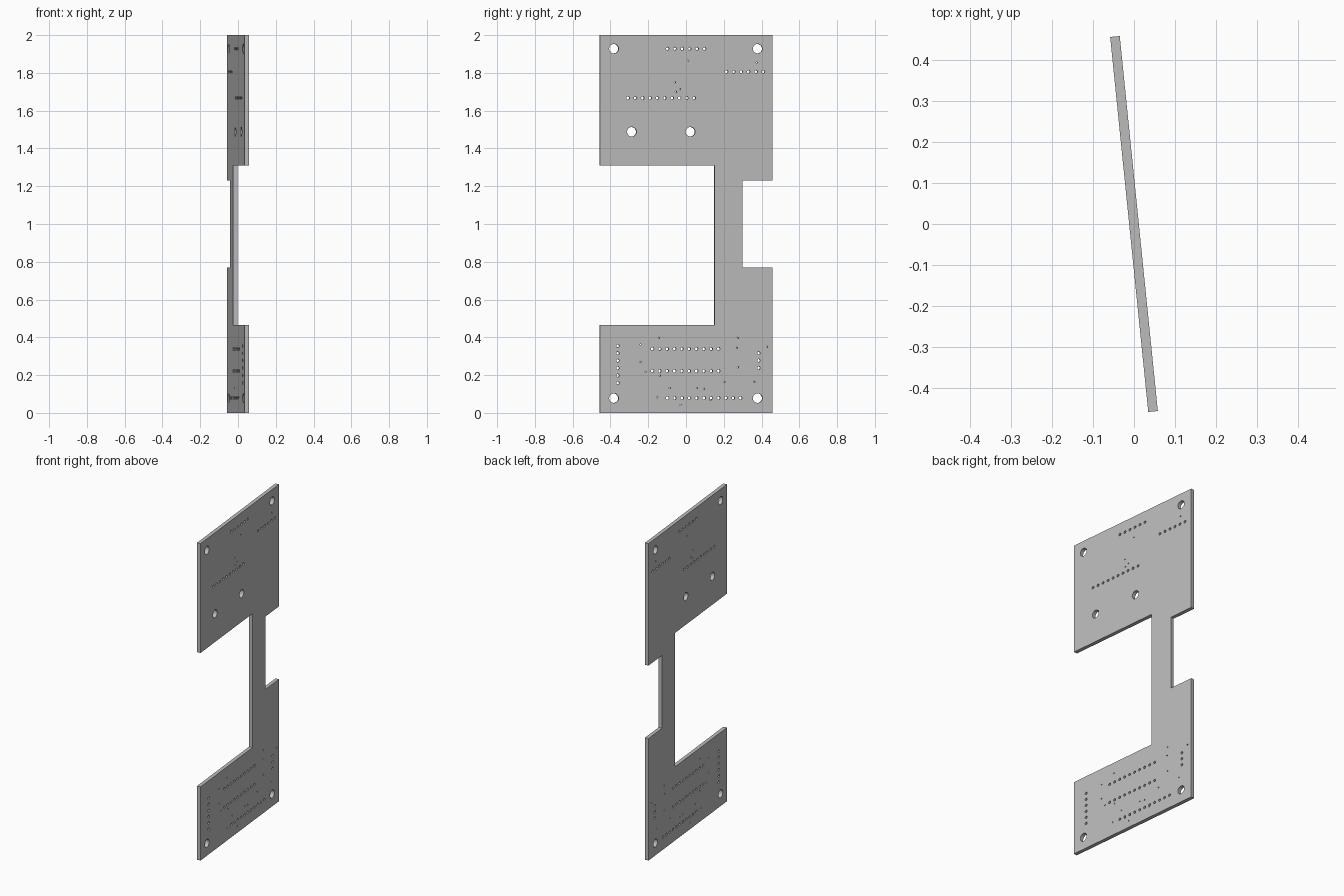
import bpy
import bmesh
from math import cos, sin, pi, radians
from mathutils import Matrix, Vector

TILT = radians(5.8)
THICKNESS = 0.0235

cube = bpy.data.objects.get("Cube")
if cube:
    bpy.data.objects.remove(cube, do_unlink=True)


def make_material(name, color):
    material = bpy.data.materials.new(name)
    material.use_nodes = True
    material.diffuse_color = color
    material.node_tree.nodes["Principled BSDF"].inputs["Base Color"].default_value = color
    return material


def add_loop(bm, points):
    """Closed loop of edges in the plane of the board."""
    verts = [bm.verts.new((-THICKNESS / 2, y, z)) for y, z in points]
    for start, end in zip(verts, verts[1:] + verts[:1]):
        bm.edges.new((start, end))


def add_hole(bm, centre, radius, sides):
    y, z = centre
    angles = [2 * pi * step / sides for step in range(sides)]
    add_loop(bm, [(y + radius * cos(a), z + radius * sin(a)) for a in angles])


def add_pin_row(bm, first, last, count):
    """Evenly spaced pin holes between two centres."""
    first, last = Vector(first), Vector(last)
    for index in range(count):
        add_hole(bm, first.lerp(last, index / (count - 1)), 0.008, 12)


bm = bmesh.new()

# Board outline: two wide panels joined by a narrow neck
front, back = -0.46, 0.46
neck_front, neck_back = 0.15, 0.30
add_loop(bm, [
    (front, 0), (back, 0), (back, 0.77), (neck_back, 0.77),
    (neck_back, 1.23), (back, 1.23), (back, 2), (front, 2),
    (front, 1.31), (neck_front, 1.31), (neck_front, 0.465), (front, 0.465),
])

# Mounting holes at the corners and two in the upper panel
mounts = [(side, height) for side in (-0.385, 0.38) for height in (0.078, 1.928)]
mounts += [(-0.29, 1.488), (0.022, 1.488)]
for centre in mounts:
    add_hole(bm, centre, 0.025, 28)

# Pin rows of the upper panel
add_pin_row(bm, (-0.10, 1.928), (0.097, 1.928), 6)
add_pin_row(bm, (0.214, 1.806), (0.41, 1.806), 6)
add_pin_row(bm, (-0.31, 1.667), (0.042, 1.667), 10)

# Pin rows and columns of the lower panel
for height in (0.339, 0.222):
    add_pin_row(bm, (-0.18, height), (0.172, height), 10)
add_pin_row(bm, (-0.10, 0.079), (0.289, 0.079), 11)
add_pin_row(bm, (-0.364, 0.159), (-0.364, 0.355), 6)
add_pin_row(bm, (0.386, 0.238), (0.386, 0.316), 3)

# Tiny through holes scattered over both panels
vias = [
    (0.01, 1.865), (0.375, 1.855), (-0.06, 1.75), (-0.055, 1.7), (-0.033, 1.713),
    (-0.145, 0.397), (-0.243, 0.362), (-0.243, 0.27), (0.275, 0.397),
    (0.27, 0.344), (0.43, 0.35), (0.275, 0.242), (-0.216, 0.217),
    (-0.14, 0.197), (-0.087, 0.132), (0.057, 0.132), (0.095, 0.127),
    (0.204, 0.164), (0.363, 0.164), (-0.155, 0.082), (-0.03, 0.042), (0.13, 0.07),
]
for centre in vias:
    add_hole(bm, centre, 0.004, 8)

# Fill around the holes, then give the board its thickness
bmesh.ops.triangle_fill(bm, edges=bm.edges[:], use_beauty=True, normal=(1, 0, 0))
solid = bmesh.ops.extrude_face_region(bm, geom=bm.faces[:], use_keep_orig=True)
raised = [item for item in solid["geom"] if isinstance(item, bmesh.types.BMVert)]
bmesh.ops.translate(bm, verts=raised, vec=(THICKNESS, 0, 0))
bmesh.ops.recalc_face_normals(bm, faces=bm.faces[:])

# Turn the board slightly about the vertical axis
bm.transform(Matrix.Rotation(TILT, 4, "Z"))

mesh = bpy.data.meshes.new("circuit_board")
bm.to_mesh(mesh)
bm.free()
mesh.materials.append(make_material("light grey", (0.5, 0.5, 0.5, 1)))
board = bpy.data.objects.new("circuit_board", mesh)
bpy.context.collection.objects.link(board)
